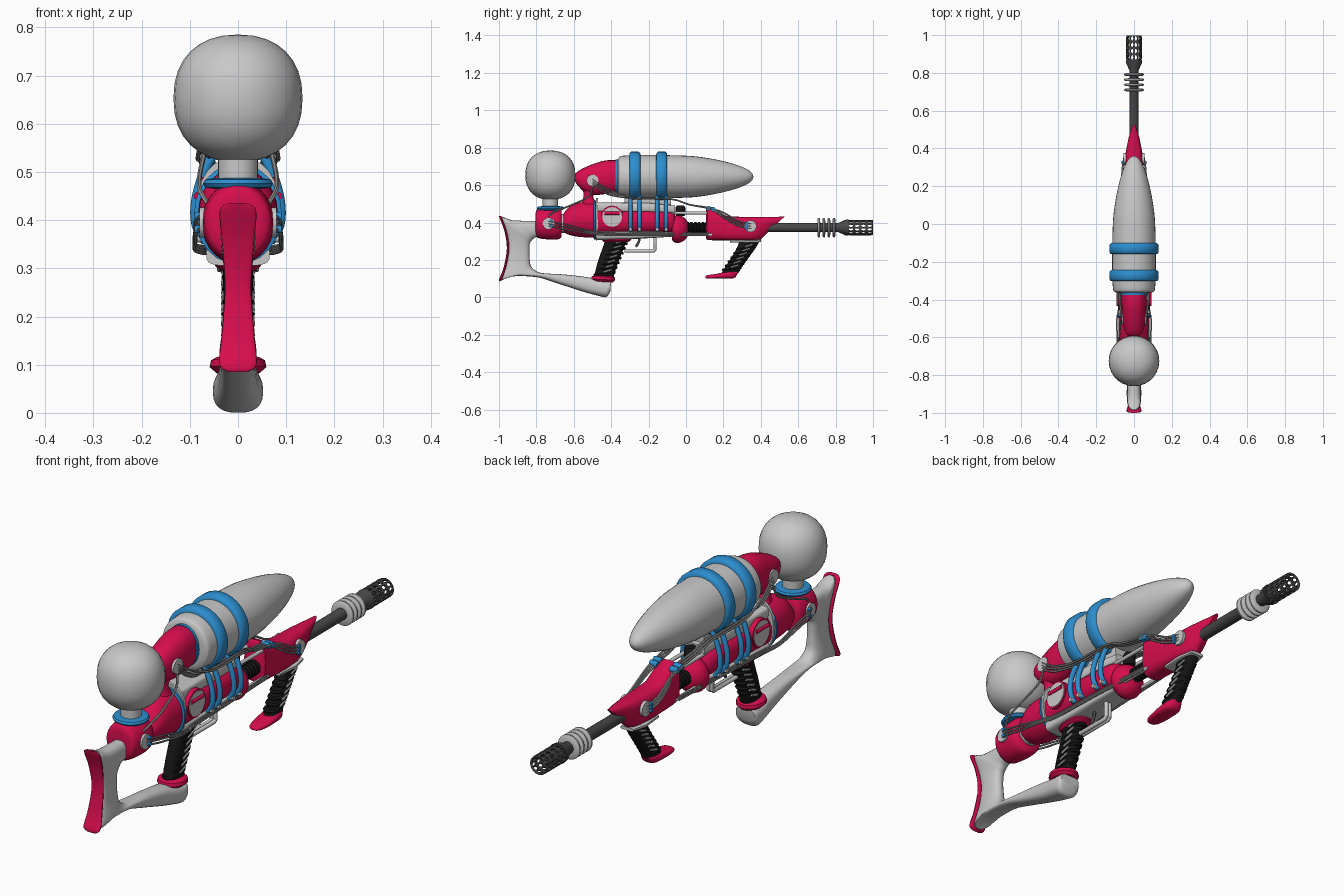
import bpy, bmesh, math

def material(name, c):
    m = bpy.data.materials.new(name)
    m.diffuse_color = (*c, 1)
    return m

RED = material("crimson", (0.68, 0.004, 0.075))
BLUE = material("blue", (0.025, 0.27, 0.62))
GREY = material("light grey", (0.58, 0.58, 0.58))
WIRE = material("cable grey", (0.30, 0.30, 0.30))
DARK = material("gunmetal", (0.065, 0.065, 0.065))
BLACK = material("black rubber", (0.008, 0.008, 0.008))

def finish(name, mesh, mat, angle=40):
    mesh.materials.clear()
    mesh.materials.append(mat)
    mesh.shade_smooth()
    mesh.set_sharp_from_angle(angle=math.radians(angle))
    ob = bpy.data.objects.new(name, mesh)
    bpy.context.collection.objects.link(ob)
    return ob

def catmull(p, n):
    """Smooth interpolation through a list of tuples."""
    if n < 2:
        return p
    out = []
    for i in range(len(p) - 1):
        a, b, c, d = p[max(i - 1, 0)], p[i], p[i + 1], p[min(i + 2, len(p) - 1)]
        for k in range(n):
            t = k / n
            out.append(tuple(0.5 * (2 * q + (r - o) * t + (2 * o - 5 * q + 4 * r - s) * t * t
                             + (3 * q - o - 3 * r + s) * t ** 3) for o, q, r, s in zip(a, b, c, d)))
    return out + [p[-1]]

def loft(name, mat, secs, sub=1, power=2.0, segs=24, angle=40):
    """Skin rounded sections; each is (y1, z1, y2, z2, half width in x)."""
    bm = bmesh.new()
    rings = []
    sp = lambda v: math.copysign(abs(v) ** (2 / power), v)
    for y1, z1, y2, z2, hw in catmull(secs, sub):
        ring = []
        for i in range(segs):
            a = 2 * math.pi * i / segs
            c, s = sp(math.cos(a)), sp(math.sin(a))
            ring.append(bm.verts.new((hw * s, (y1 + y2) / 2 + c * (y1 - y2) / 2,
                                      (z1 + z2) / 2 + c * (z1 - z2) / 2)))
        rings.append(ring)
    for r, q in zip(rings, rings[1:]):
        for i in range(segs):
            j = (i + 1) % segs
            bm.faces.new((r[i], r[j], q[j], q[i]))
    bm.faces.new(rings[0])
    bm.faces.new(rings[-1][::-1])
    bmesh.ops.recalc_face_normals(bm, faces=bm.faces)
    me = bpy.data.meshes.new(name)
    bm.to_mesh(me)
    bm.free()
    return finish(name, me, mat, angle)

def lathe(name, mat, prof, zc, sx=1.0, sub=1, segs=28, angle=40):
    """Turn (y, radius) points about a lengthwise axis at height zc."""
    return loft(name, mat, [(y, zc + r, y, zc - r, r * sx) for y, r in prof], sub, 2, segs, angle)

def upright(name, mat, prof, yc, sub=1, segs=28, angle=40):
    """Turn (z, radius) points about a vertical axis at yc."""
    return loft(name, mat, [(yc + r, z, yc - r, z, r) for z, r in prof], sub, 2, segs, angle)

def tube(name, mat, paths, r, sub=1, mirror=True, res=3):
    """Round bars along paths of (x, y, z), mirrored in x."""
    cu = bpy.data.curves.new(name, 'CURVE')
    cu.dimensions, cu.bevel_depth, cu.bevel_resolution, cu.use_fill_caps = '3D', r, res, True
    if mirror:
        paths = paths + [[(-x, y, z) for x, y, z in p] for p in paths]
    for p in paths:
        pts = catmull(p, sub)
        s = cu.splines.new('POLY')
        s.points.add(len(pts) - 1)
        for v, q in zip(s.points, pts):
            v.co = (*q, 1)
    tmp = bpy.data.objects.new(name + " path", cu)
    bpy.context.collection.objects.link(tmp)
    me = bpy.data.meshes.new_from_object(tmp.evaluated_get(bpy.context.evaluated_depsgraph_get()))
    bpy.data.objects.remove(tmp)
    return finish(name, me, mat)

# Skeleton stock and butt plate
loft("stock", GREY, [(-.72, .405, -.72, .33, .033), (-.82, .408, -.78, .325, .033), (-.93, .412, -.81, .318, .034),
     (-.99, .428, -.828, .30, .036), (-.96, .33, -.836, .285, .03), (-.95, .26, -.838, .25, .027),
     (-.962, .18, -.836, .21, .029), (-.99, .095, -.828, .165, .038), (-.93, .112, -.79, .135, .038),
     (-.80, .108, -.74, .127, .036), (-.68, .072, -.65, .122, .036), (-.55, .03, -.53, .108, .042),
     (-.46, .006, -.47, .095, .05), (-.425, .002, -.41, .09, .052), (-.405, .03, -.40, .085, .045)],
     sub=4, power=2.6)
loft("butt_plate", RED, [(-.998, .085, -.985, .09, .025), (-.998, .10, -.98, .105, .039), (-.975, .16, -.962, .16, .034),
     (-.958, .26, -.945, .26, .027), (-.97, .35, -.957, .35, .033), (-.995, .42, -.98, .415, .038),
     (-1.0, .436, -.985, .432, .022)], sub=4, power=3)

# Rear housing with round reservoir
lathe("rear_housing", RED, [(-.805, .05), (-.80, .07), (-.785, .08), (-.73, .086), (-.68, .084), (-.665, .07)], .395, .88, 2)
upright("reservoir_collar", BLUE, [(.465, .05), (.468, .068), (.476, .073), (.484, .068), (.487, .05)], -.725)
upright("reservoir_neck", GREY, [(.45, .041), (.55, .041)], -.725)
ball = []
for i in range(17):
    a = math.pi * i / 16 - math.pi / 2
    f = lambda v: math.copysign(abs(v) ** .88, v)
    ball.append((.653 + .132 * f(math.sin(a)), max(.134 * f(math.cos(a)), .003)))
upright("round_reservoir", GREY, ball, -.725)

# Main receiver
lathe("receiver_joint", GREY, [(-.68, .05), (-.63, .05)], .395)
loft("receiver_rear", RED, [(-.655, .43, -.655, .36, .04), (-.65, .455, -.65, .345, .06), (-.61, .495, -.61, .33, .076),
     (-.56, .508, -.56, .322, .082), (-.48, .508, -.48, .318, .083)], sub=4)
loft("receiver_flange", GREY, [(-.482, .53, -.482, .31, .085), (-.47, .53, -.47, .31, .085)], power=2.4)
loft("receiver_hoop", BLUE, [(-.494, .512, -.494, .315, .084), (-.491, .518, -.491, .308, .091),
     (-.483, .518, -.483, .308, .091), (-.48, .512, -.48, .315, .084)])
loft("receiver_core", RED, [(-.48, .48, -.48, .33, .078), (-.3, .475, -.3, .34, .077), (-.10, .465, -.10, .345, .07),
     (-.06, .45, -.06, .35, .05)], sub=3, power=2.3)
loft("upper_rail", GREY, [(-.48, .508, -.48, .455, .062), (-.2, .505, -.2, .455, .058), (-.06, .49, -.06, .45, .045)], power=5)
loft("lower_rail", GREY, [(-.48, .36, -.48, .305, .066), (-.3, .357, -.3, .31, .06), (-.06, .35, -.06, .325, .045)], power=4)
tube("side_port", GREY, [[(.05, -.395, .43), (.084, -.395, .43)]], .053, res=6)
tube("side_port_bar", RED, [[(.083, -.435, .45), (.083, -.355, .45)]], .009)
tube("side_port_rim", RED, [[(.05, -.395, .43), (.081, -.395, .43)]], .06, res=6)

# Front coupling
lathe("coupling_cone", RED, [(-.075, .05), (-.07, .066), (-.045, .075), (-.015, .065), (.005, .045), (.012, .03)], .365, .95, 3)
upright("valve", BLACK, [(.435, .022), (.445, .026), (.48, .026), (.49, .02)], -.03)
bell = []
for i in range(6):
    y = .0 + i * .02
    bell += [(y, .024), (y + .006, .032), (y + .013, .032)]
lathe("bellows", BLACK, bell + [(.12, .024)], .372)
tube("coupling_rods", GREY, [[(.042, -.1, .337), (.042, .14, .335)], [(.035, -.08, .452), (.035, .13, .45)]], .008)

# Forward housing
loft("fore_housing", RED, [(.108, .48, .108, .315, .042), (.115, .488, .112, .308, .05), (.14, .48, .14, .305, .052),
     (.215, .434, .205, .305, .053), (.30, .43, .28, .303, .052), (.40, .43, .35, .303, .044),
     (.48, .43, .38, .303, .03), (.527, .432, .395, .305, .012)], power=3.2)
loft("fore_plate", GREY, [(.235, .308, .235, .293, .036), (.33, .308, .33, .291, .044), (.40, .308, .40, .295, .03)], power=5)

# Barrel, cooling fins and perforated muzzle
lathe("barrel", DARK, [(.40, .025), (.815, .025), (.85, .041), (.868, .043), (.868, .03)], .373)
for i in range(4):
    y = .71 + i * .027
    lathe(f"cooling_fin_{i + 1}", GREY, [(y - .008, .024), (y - .007, .046), (y - .003, .052), (y + .003, .052),
          (y + .007, .046), (y + .008, .024)], .373)
bm = bmesh.new()
n, rows = 12, 4
grid = [[bm.verts.new((.042 * math.cos(2 * math.pi * (i + (k % 2) * .0) / n), .865 + .134 * k / rows,
         .373 + .042 * math.sin(2 * math.pi * i / n))) for i in range(n)] for k in range(rows + 1)]
cells = [bm.faces.new((grid[k][i], grid[k][(i + 1) % n], grid[k + 1][(i + 1) % n], grid[k + 1][i]))
         for k in range(rows) for i in range(n)]
bmesh.ops.recalc_face_normals(bm, faces=bm.faces)
bmesh.ops.inset_individual(bm, faces=cells, thickness=.0045)
bmesh.ops.delete(bm, geom=cells, context='FACES')
me = bpy.data.meshes.new("muzzle")
bm.to_mesh(me)
bm.free()
muzzle = finish("muzzle", me, DARK)
muzzle.modifiers.new("round holes", 'SUBSURF').levels = 2
muzzle.modifiers["round holes"].render_levels = 2
sol = muzzle.modifiers.new("wall", 'SOLIDIFY')
sol.thickness, sol.offset = .008, -1

# Long upper tank with bands
lathe("tank", GREY, [(-.365, .07), (-.36, .10), (-.335, .112), (-.2, .116), (0, .112), (.1, .102), (.2, .083),
      (.28, .06), (.33, .038), (.352, .02), (.36, .003)], .645, 1, 4, 32, 60)
for i, y in enumerate((-.273, -.13)):
    lathe(f"tank_band_{i + 1}", BLUE, [(y - .03, .11), (y - .028, .123), (y - .019, .131), (y + .019, .131),
          (y + .028, .123), (y + .03, .11)], .648, segs=32, angle=60)
    tube(f"band_straps_{i + 1}", BLUE, [[(.045, yy, .55), (.07, yy, .50), (.087, yy, .44), (.086, yy, .39),
         (.066, yy, .355)] for yy in (y - .024, y + .024)], .011, 4)
    tube(f"strap_studs_{i + 1}", GREY, [[(.06, yy, .362), (.09, yy, .362)] for yy in (y - .024, y + .024)], .009)
loft("tank_cradle", GREY, [(-.33, .56, -.33, .49, .035), (-.08, .56, -.08, .49, .03)], power=4)

# Red elbow feeding the tank
lathe("elbow_collar", BLUE, [(-.378, .07), (-.376, .09), (-.362, .09), (-.36, .07)], .647, .8)
loft("elbow", RED, [(-.37, .733, -.37, .56, .066), (-.43, .732, -.43, .552, .066), (-.49, .715, -.49, .548, .062),
     (-.55, .69, -.545, .565, .054), (-.585, .668, -.58, .60, .042), (-.597, .645, -.594, .62, .02)], sub=4, power=2.3)
loft("elbow_neck", RED, [(-.57, .60, -.44, .58, .045), (-.55, .565, -.485, .555, .034), (-.55, .53, -.495, .53, .03),
     (-.565, .49, -.46, .49, .04)], sub=4)

# Rear grip
loft("rear_grip", BLACK, [(-.31, .325, -.43, .325, .034), (-.325, .28, -.44, .28, .031), (-.365, .18, -.475, .18, .03),
     (-.39, .10, -.495, .09, .033)], sub=3, power=2.5)
loft("rear_grip_top", RED, [(-.29, .33, -.45, .325, .05), (-.295, .305, -.45, .305, .048), (-.31, .295, -.44, .295, .036)], power=2.5)
loft("rear_grip_base", RED, [(-.39, .113, -.49, .118, .045), (-.38, .106, -.505, .112, .056), (-.378, .092, -.508, .098, .059),
     (-.39, .08, -.50, .086, .045)])
# Fore grip and foot
loft("fore_grip", BLACK, [(.392, .30, .285, .30, .032), (.37, .26, .27, .26, .029), (.315, .185, .225, .185, .028),
     (.28, .13, .19, .13, .03)], sub=3, power=2.5)
loft("fore_grip_foot", RED, [(.104, .112, .104, .103, .012), (.115, .119, .115, .10, .026), (.16, .125, .16, .10, .036),
     (.22, .138, .22, .10, .038), (.262, .143, .25, .10, .032), (.285, .143, .265, .108, .018)], sub=2, power=2.8)
# Grip ribs and slot inlays
for name, top, bot, cnt, d in (("rear", (-.37, .285), (-.435, .13), 7, .056), ("fore", (.32, .265), (.245, .155), 6, .05)):
    slots = []
    for i in range(cnt):
        t = i / (cnt - 1)
        y, z = (a + (b - a) * t for a, b in zip(top, bot))
        loft(f"{name}_grip_rib_{i + 1}", BLACK, [(y + d, z - .004, y - d, z - .016, .027), (y + d + .003, z + .003, y - d - .003, z - .008, .034),
             (y + d, z + .01, y - d, z - .002, .027)], power=2.4)
        slots.append([(.030, y - .005, z + .005), (.029, y + .036, z + .018)])
    tube(f"{name}_grip_slots", WIRE, slots, .005)

# Trigger and guard
tube("trigger_guard", GREY, [[(.008, -.165, .335), (.008, -.165, .255), (.008, -.175, .247), (.008, -.33, .247)]], .009)
tube("trigger", DARK, [[(0, -.255, .335), (0, -.25, .305), (0, -.268, .27)]], .007, 4, False)

# Cable runs, sockets and clamps on both sides
upper, lower = [], []
for k in (-1, 0, 1):
    o = k * .013
    upper.append([(.052, .35, .38 + o), (.062, .28, .395 + o), (.06, .20, .44 + o), (.05 + o, .13, .475), (.055 + o, .02, .495),
                  (.066 + o, -.08, .525), (.07 + o, -.28, .53), (.074, -.42, .565 + o), (.064, -.5, .62 + o)])
    lower.append([(.078, -.735, .395 + o), (.088, -.69, .385 + o), (.088, -.62, .37 + o), (.09, -.50, .345 + o / 2),
                  (.072, -.40, .338 + o / 2), (.064, -.2, .338 + o / 2), (.05, .12, .337 + o / 2)])
tube("upper_cables", WIRE, upper, .005, 4, res=1)
tube("lower_cables", WIRE, lower, .004, 4, res=1)
tube("rear_loop_cable", WIRE, [[(.06, -.74, .43), (.078, -.70, .46), (.08, -.62, .49), (.07, -.52, .54), (.062, -.5, .60)]], .005, 4, res=1)
tube("cable_sockets", GREY, [[(.03, .345, .38), (.056, .345, .38)], [(.04, -.5, .625), (.067, -.5, .625)],
     [(.05, -.735, .395), (.08, -.735, .395)]], .032, res=5)
tube("cable_plugs", BLUE, [[(.05, .325, .38 + o), (.066, .325, .38 + o)] for o in (-.014, 0, .014)]
     + [[(.07, -.72, .395 + o), (.09, -.72, .395 + o)] for o in (-.014, .014)], .008)
tube("cable_clamps", BLUE, [[(.03, .12, .476), (.066, .12, .476)], [(.03, .145, .47), (.066, .145, .47)]], .013)
